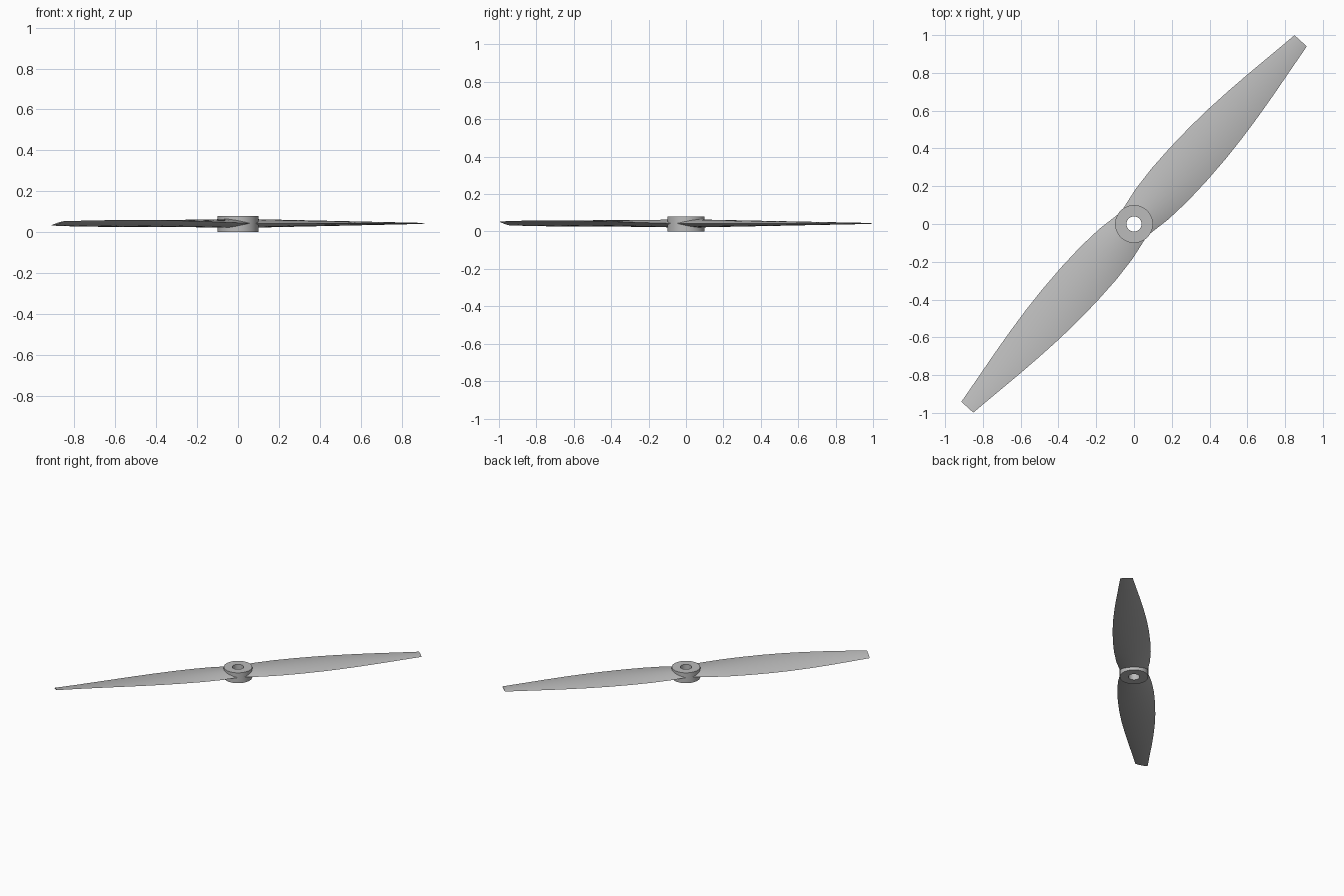
import bpy, bmesh, math
from mathutils import Matrix

cube = bpy.data.objects.get("Cube")
if cube:
    bpy.data.objects.remove(cube)

gray = bpy.data.materials.new("light_gray")
gray.use_nodes = True
color = (0.5, 0.5, 0.5, 1)
gray.diffuse_color = color
gray.node_tree.nodes["Principled BSDF"].inputs["Base Color"].default_value = color

LENGTH, MID_Z, BORE = 1.311, 0.043, 0.04
# Blade outline: distance from the axis, half width
OUTLINE = [(0.02, 0.097), (0.14, 0.118), (0.28, 0.129), (0.43, 0.131), (0.58, 0.127),
           (0.72, 0.118), (0.86, 0.104), (1.0, 0.087), (1.15, 0.066), (LENGTH, 0.044)]


def finish(bm, name):
    bmesh.ops.recalc_face_normals(bm, faces=bm.faces)
    mesh = bpy.data.meshes.new(name)
    bm.to_mesh(mesh)
    bm.free()
    mesh.materials.append(gray)
    obj = bpy.data.objects.new(name, mesh)
    bpy.context.collection.objects.link(obj)
    bpy.ops.object.select_all(action='DESELECT')
    obj.select_set(True)
    bpy.context.view_layer.objects.active = obj
    bpy.ops.object.shade_smooth_by_angle(angle=math.radians(30))
    return obj


def loft(bm, rings, closed):
    pairs = list(zip(rings, rings[1:] + rings[:1])) if closed else list(zip(rings, rings[1:]))
    for a, b in pairs:
        for i in range(len(a)):
            j = (i + 1) % len(a)
            bm.faces.new((a[i], a[j], b[j], b[i]))


def make_blade(name, heading, tip_pitch):
    """Lens-section blade, thinning and twisting evenly towards the tip."""
    bm = bmesh.new()
    steps = 12
    rings = []
    for k, (u, half) in enumerate(OUTLINE):
        t = u / LENGTH
        thick = 0.0225 * (1 - t) + 0.003 * t
        pitch = Matrix.Rotation(tip_pitch * t, 3, 'X')
        ring = []
        for i in range(2 * steps):
            side = 1 if i < steps else -1
            s = side * math.cos(math.pi * (i % steps) / steps)
            v = half * s
            # The root curves around the bore
            x = max(u, math.sqrt(max(0, (BORE + 0.02) ** 2 - v * v))) if k == 0 else u
            vert = bm.verts.new((0, v, side * thick * (1 - s * s)))
            vert.co = pitch @ vert.co
            vert.co.x = x
            ring.append(vert)
        rings.append(ring)
    loft(bm, rings, False)
    # Caps at root and tip, bridged across the thickness
    for ring in (rings[0], rings[-1]):
        for i in range(steps):
            a, b = ring[i], ring[i + 1]
            c, d = ring[-i - 1], ring[-i]
            bm.faces.new([v for n, v in enumerate((a, b, c, d)) if v not in (a, b, c, d)[:n]])
    obj = finish(bm, name)
    obj.location.z = MID_Z
    obj.rotation_euler.z = heading


def make_hub():
    """Round collar with a through bore."""
    bm = bmesh.new()
    n = 64
    rings = []
    for r, z in ((0.1, 0), (0.1, 0.08), (BORE, 0.08), (BORE, 0)):
        rings.append([bm.verts.new((r * math.cos(2 * math.pi * i / n),
                                    r * math.sin(2 * math.pi * i / n), z)) for i in range(n)])
    loft(bm, rings, True)
    finish(bm, "hub")


HEADING = math.radians(47.7)
make_hub()
make_blade("back_left_blade", HEADING, 0)
make_blade("front_right_blade", HEADING + math.pi, math.radians(14))
